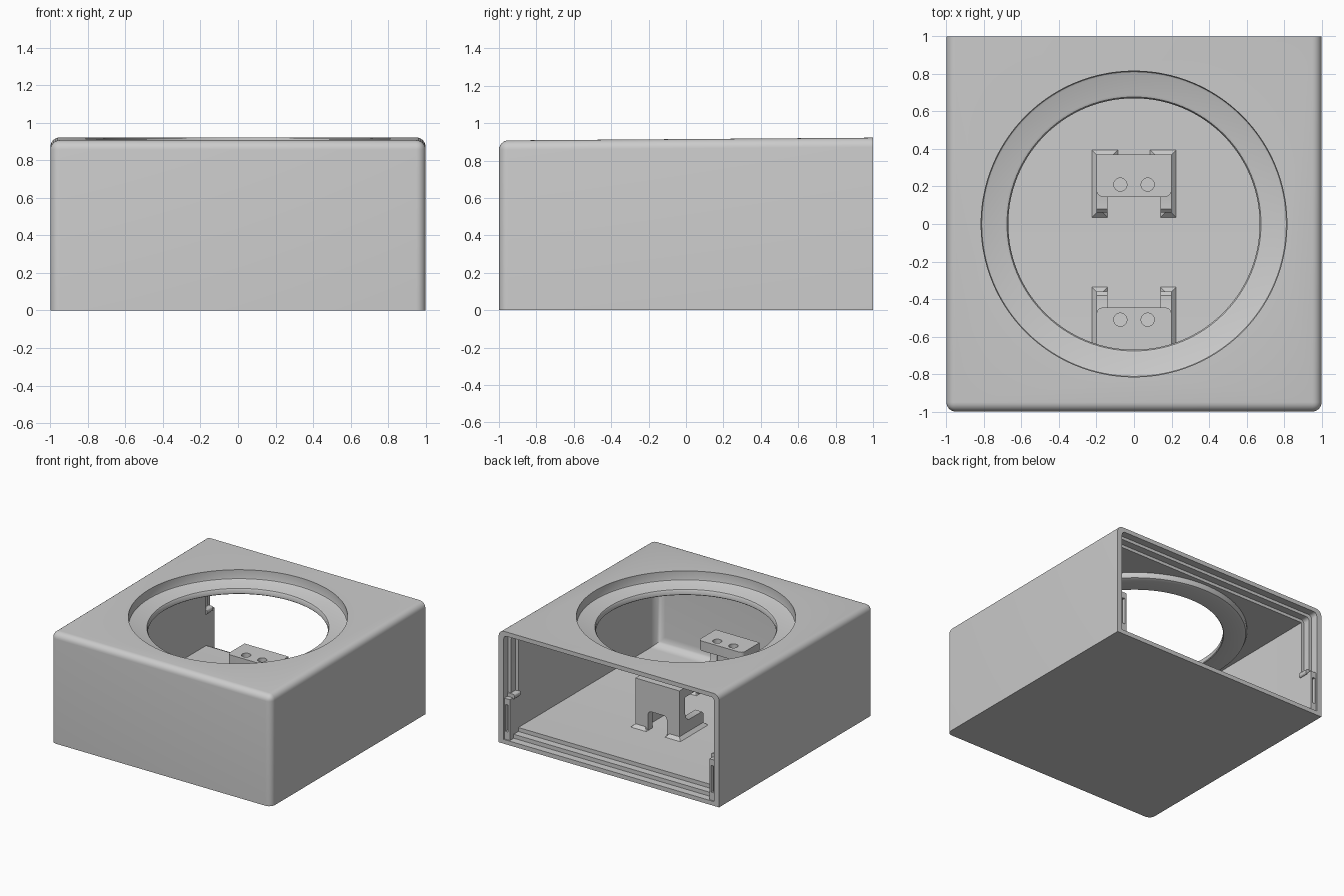
import bpy, bmesh, math

old = bpy.data.objects.get("Cube")
if old:
    bpy.data.objects.remove(old, do_unlink=True)

grey = bpy.data.materials.new("light_grey")
grey.use_nodes = True
COLOUR = (0.6, 0.6, 0.6, 1)
grey.diffuse_color = COLOUR
grey.node_tree.nodes["Principled BSDF"].inputs["Base Color"].default_value = COLOUR

FLOOR, CEIL, TOP, WALL = 0.10, 0.83, 0.915, 0.905


def finish(name, bm):
    bmesh.ops.recalc_face_normals(bm, faces=bm.faces)
    mesh = bpy.data.meshes.new(name)
    bm.to_mesh(mesh)
    bm.free()
    ob = bpy.data.objects.new(name, mesh)
    bpy.context.collection.objects.link(ob)
    mesh.materials.append(grey)
    return ob


def add_box(bm, x, y, z, flare=0):
    """Box from ranges; flare widens its base."""
    verts = []
    for k in (0, 1):
        f = flare * (1 - k)
        a, b, c, d = x[0] - f, x[1] + f, y[0] - f, y[1] + f
        verts += [bm.verts.new((p, q, z[k])) for p, q in ((a, c), (b, c), (b, d), (a, d))]
    bm.faces.new(verts[:4])
    bm.faces.new(verts[4:])
    for i in range(4):
        j = (i + 1) % 4
        bm.faces.new((verts[i], verts[j], verts[j + 4], verts[i + 4]))


def box(name, x, y, z):
    bm = bmesh.new()
    add_box(bm, x, y, z)
    return finish(name, bm)


def add_prism(bm, profile, x0, x1):
    """Extrude a (y, z) outline along x."""
    face = bm.faces.new([bm.verts.new((x0, y, z)) for y, z in profile])
    out = bmesh.ops.extrude_face_region(bm, geom=[face])["geom"]
    bmesh.ops.translate(bm, vec=(x1 - x0, 0, 0),
                        verts=[g for g in out if isinstance(g, bmesh.types.BMVert)])


def cylinder(name, r, x, y, z0, z1, sides):
    bm = bmesh.new()
    bmesh.ops.create_cone(bm, cap_ends=True, segments=sides, radius1=r, radius2=r, depth=z1 - z0)
    bmesh.ops.translate(bm, verts=bm.verts, vec=(x, y, (z0 + z1) / 2))
    return finish(name, bm)


def round_edges(ob, rule, radius, segments=6):
    """Bevel the edges whose midpoint and direction satisfy the rule."""
    bm = bmesh.new()
    bm.from_mesh(ob.data)
    edges = [e for e in bm.edges
             if rule((e.verts[0].co + e.verts[1].co) / 2, e.verts[1].co - e.verts[0].co)]
    bmesh.ops.bevel(bm, geom=edges, offset=radius, segments=segments, profile=0.5, affect='EDGES')
    bm.to_mesh(ob.data)
    bm.free()


def cut(ob, cutter):
    cutter.hide_render = True
    mod = ob.modifiers.new("cut", 'BOOLEAN')
    mod.operation, mod.solver, mod.object = 'DIFFERENCE', 'EXACT', cutter
    bpy.context.view_layer.objects.active = ob
    bpy.ops.object.modifier_apply(modifier=mod.name)
    bpy.data.objects.remove(cutter, do_unlink=True)


def smooth(ob):
    bpy.ops.object.select_all(action='DESELECT')
    ob.select_set(True)
    bpy.context.view_layer.objects.active = ob
    bpy.ops.object.shade_smooth_by_angle(angle=math.radians(35))


def tilt(ob):
    """Make the top rise slightly to the back."""
    for v in ob.data.vertices:
        if v.co.z > 0.6:
            v.co.z += 0.0075 * v.co.y


# Housing: rounded at front and top, thick walls, open at the back
housing = box("housing", (-1, 1), (-1, 1), (0, TOP))
round_edges(housing, lambda m, d: (m.z > 0.9 and m.y < 0.9) or (m.y < -0.9 and abs(d.z) > 0.5), 0.05)
cavity = box("cavity", (-WALL, WALL), (-WALL, 1.2), (FLOOR, CEIL))
round_edges(cavity, lambda m, d: m.y < 0 and m.z < 0.6, 0.08, 6)
cut(housing, cavity)

# Stepped rebate around the back opening
for y, grow in ((0.88, 0.025), (0.94, 0.05)):
    rebate = box("rebate", (-WALL - grow, WALL + grow), (y, 1.2),
                 (FLOOR - 1.3 * grow, CEIL + grow))
    round_edges(rebate, lambda m, d: m.z > 0.6 and abs(d.y) > 0.1, 0.03, 4)
    cut(housing, rebate)
cut(housing, cylinder("opening", 0.83, 0, 0, 0.7, 1.1, 128))
tilt(housing)
smooth(housing)

# Dished ring with a flat ledge set into the round opening
section = [(0.815, TOP), (0.815, 0.853), (0.812, 0.843), (0.803, 0.838), (0.69, 0.832),
           (0.677, 0.827), (0.67, 0.815), (0.67, 0.787), (0.675, 0.782), (0.82, 0.782),
           (0.84, 0.79), (0.85, 0.81), (0.85, 0.86), (0.83, 0.86), (0.83, TOP)]
bm = bmesh.new()
loop = [bm.verts.new((r, 0, z)) for r, z in section]
edges = [bm.edges.new((v, loop[i - 1])) for i, v in enumerate(loop)]
bmesh.ops.spin(bm, geom=loop + edges, cent=(0, 0, 0), axis=(0, 0, 1),
               angle=math.tau, steps=128, use_merge=True)
bmesh.ops.remove_doubles(bm, verts=bm.verts, dist=1e-4)
ring = finish("dished_ring", bm)
tilt(ring)
smooth(ring)


# Mounting brackets: upright wall, drilled top plate, two stepped legs
LEG = [(0.37, 0.08), (0.37, 0.45), (0.30, 0.45), (0.30, 0.29), (0.28, 0.24),
       (0.25, 0.22), (0.08, 0.22), (0.06, 0.20), (0.06, 0.08)]


def bracket(prefix, mirrored):
    plate = box(prefix + "_bracket_plate", (-0.2, 0.2), (0.145, 0.37), (0.42, 0.5))
    round_edges(plate, lambda m, d: m.y < 0.2 and abs(d.z) > 0.05, 0.035, 5)
    for x in (-0.073, 0.073):
        cut(plate, cylinder("screw_hole", 0.035, x, 0.21, 0.3, 0.6, 32))
    wall = box(prefix + "_bracket_wall", (-0.2, 0.2), (0.31, 0.37), (0.08, 0.45))
    arch = box("arch", (-0.085, 0.085), (0.2, 0.5), (-0.1, 0.26))
    round_edges(arch, lambda m, d: m.z > 0.2 and abs(d.y) > 0.1, 0.03, 5)
    cut(wall, arch)
    bm = bmesh.new()
    for s in (-1, 1):
        add_prism(bm, LEG, s * 0.14, s * 0.2)
        # flared feet where the leg and wall meet the floor
        add_box(bm, sorted((s * 0.165, s * 0.2)), (0.06, 0.37), (FLOOR, 0.125), 0.025)
        add_box(bm, sorted((s * 0.11, s * 0.2)), (0.335, 0.37), (FLOOR, 0.125), 0.025)
    legs = finish(prefix + "_bracket_legs", bm)
    for ob in (plate, wall, legs):
        if mirrored:
            for v in ob.data.vertices:
                v.co.y = -0.3 - v.co.y
            ob.data.flip_normals()
        smooth(ob)


bracket("rear", False)
bracket("front", True)

# Slotted latch blocks at the lower back corners
for side, s in (("left", 1), ("right", -1)):
    block = box(side + "_latch_block", sorted((s * WALL, s * 0.96)), (0.87, 0.99), (0.03, 0.37))
    cut(block, box("slot", sorted((s * 0.92, s * 0.945)), (0.9, 1.1), (0.1, 0.32)))
    shelf = box(side + "_latch_shelf", sorted((s * 0.89, s * 0.96)), (0.87, 0.95), (0.36, 0.4))
    round_edges(shelf, lambda m, d: abs(m.x) < 0.9 and abs(d.y) > 0.05, 0.015, 3)
